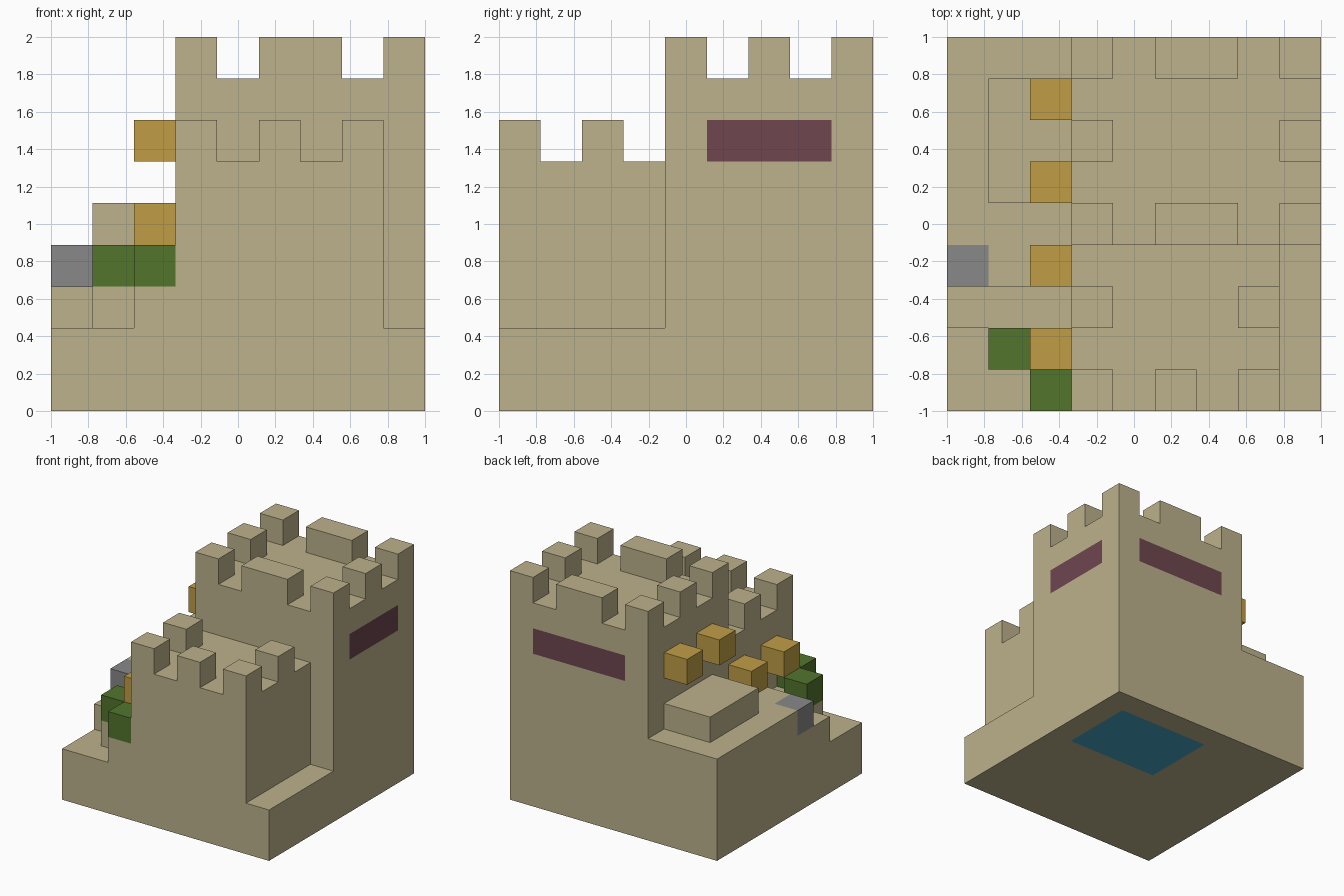
import bpy
import bmesh
from mathutils import Vector

cube = bpy.data.objects.get("Cube")
if cube:
    bpy.data.objects.remove(cube, do_unlink=True)

UNIT = 2 / 9  # side of one building block


def linear(v):
    v /= 255
    return v / 12.92 if v <= 0.04045 else ((v + 0.055) / 1.055) ** 2.4


def material(name, *rgb):
    m = bpy.data.materials.new(name)
    m.use_nodes = True
    colour = [linear(v) for v in rgb] + [1]
    m.diffuse_color = colour
    m.node_tree.nodes["Principled BSDF"].inputs["Base Color"].default_value = colour
    return m


sand = material("sandstone", 189, 178, 140)
gold = material("gold", 192, 158, 70)
green = material("leaf green", 82, 117, 44)
grey = material("stone grey", 136, 136, 136)
maroon = material("maroon", 110, 70, 80)
blue = material("water blue", 68, 165, 197)


def point(*p):
    """Block coordinates, counted from the front right corner, to world space."""
    return Vector(p) * UNIT - Vector((1, 1, 0))


def box(name, x, y, z, mat=sand):
    bm = bmesh.new()
    bmesh.ops.create_cube(bm, size=1)
    for v in bm.verts:
        v.co = point(*(r[0] if c < 0 else r[1] for c, r in zip(v.co, (x, y, z))))
    mesh = bpy.data.meshes.new(name)
    bm.to_mesh(mesh)
    bm.free()
    mesh.materials.append(mat)
    obj = bpy.data.objects.new(name, mesh)
    bpy.context.collection.objects.link(obj)
    return obj


def battlements(name, spans_x, spans_y, z):
    """Merlons around the rim; middle rows keep only the two end merlons."""
    for j, y in enumerate(spans_y):
        for i, x in enumerate(spans_x):
            rim_row = y in (spans_y[0], spans_y[-1]) or name == "front_merlon" and j == 0
            if rim_row or i in (0, len(spans_x) - 1):
                box(f"{name}_{j}_{i}", x, y, (z, z + 1))


# Towers and ground floor
back_tower = box("back_tower", (3, 9), (4, 9), (0, 8))
box("front_tower", (3, 8), (0, 4), (0, 6))
box("side_ledge", (8, 9), (0, 4), (0, 2))
box("front_ledge", (0, 3), (0, 4), (0, 2))
box("back_platform", (0, 3), (4, 9), (0, 4))
box("platform_slab", (1, 3), (5, 8), (4, 5))

# Windows and floor pool cut into the back tower's faces
bm = bmesh.new()
bm.from_mesh(back_tower.data)
for axis, cuts in enumerate(((4, 8), (5, 8), (6, 7))):
    normal = Vector([a == axis for a in range(3)])
    for c in cuts:
        bmesh.ops.bisect_plane(bm, geom=bm.verts[:] + bm.edges[:] + bm.faces[:],
                               plane_co=point(c, c, c), plane_no=normal)
bm.normal_update()
for f in bm.faces:
    c = (f.calc_center_median() + Vector((1, 1, 0))) / UNIT
    in_x, in_y, in_z = 4 < c.x < 8, 5 < c.y < 8, 6 < c.z < 7
    if in_z and (f.normal.x > 0.5 and in_y or f.normal.y > 0.5 and in_x):
        f.material_index = 1
    elif f.normal.z < -0.5 and in_x and in_y:
        f.material_index = 2
bm.to_mesh(back_tower.data)
bm.free()
back_tower.data.materials.append(maroon)
back_tower.data.materials.append(blue)

# Battlements
battlements("back_merlon", ((3, 4), (5, 7), (8, 9)), ((4, 5), (6, 7), (8, 9)), 8)
front_spans = ((3, 4), (5, 6), (7, 8))
for i, x in enumerate(front_spans):
    box(f"front_merlon_{i}", x, (0, 1), (6, 7))
for x in front_spans[::2]:
    box("front_side_merlon", x, (2, 3), (6, 7))

# Stepped terrace in the front corner
for i in range(3):
    box(f"terrace_step_{i}", (2 - i, 3), (i, i + 1), (2, 3))
box("terrace_back_step", (0, 3), (3, 4), (2, 3))
box("terrace_top_step", (1, 3), (3, 4), (3, 4))
box("grey_block", (0, 1), (3, 4), (3, 4), grey)
for i in range(2):
    box(f"green_bush_{i}", (2 - i, 3 - i), (i, i + 1), (3, 4), green)

# Gold blocks fixed along the tower walls
for y, z in ((1, 4), (3, 4), (5, 6), (7, 6)):
    box(f"gold_block_{y}", (2, 3), (y, y + 1), (z, z + 1), gold)
